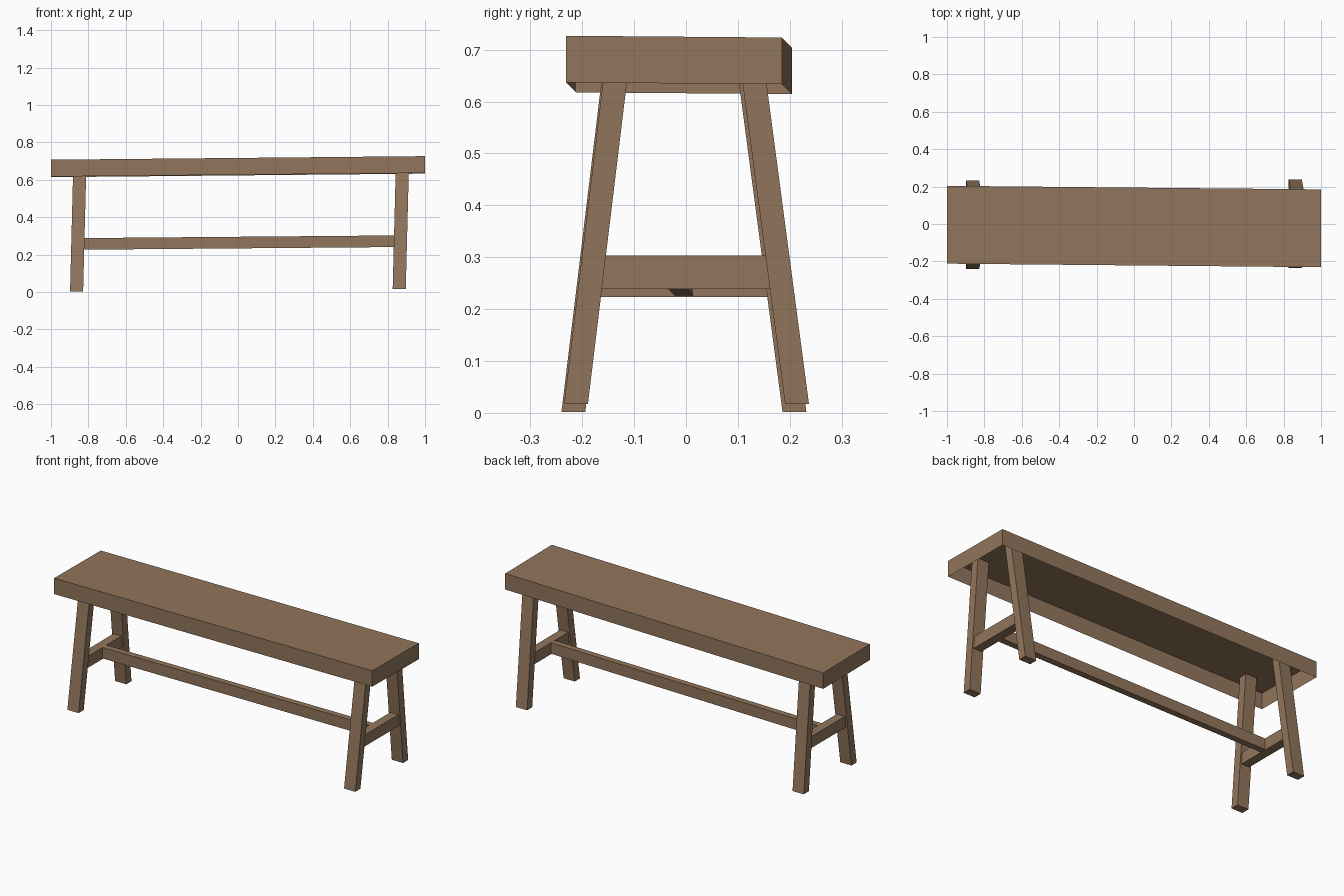
import bpy
import bmesh

if "Cube" in bpy.data.objects:
    bpy.data.objects.remove(bpy.data.objects["Cube"])

wood = bpy.data.materials.new("brown wood")
wood.diffuse_color = (0.287, 0.181, 0.107, 1.0)
wood.use_nodes = True
wood.node_tree.nodes["Principled BSDF"].inputs["Base Color"].default_value = wood.diffuse_color


def prism(name, start, end, open_face=False):
    """Bar between two four-corner sections; open_face leaves the side
    between the first two corners off."""
    bm = bmesh.new()
    a = [bm.verts.new(p) for p in start]
    b = [bm.verts.new(p) for p in end]
    bm.faces.new(a)
    bm.faces.new(b[::-1])
    for i in range(1 if open_face else 0, 4):
        j = (i + 1) % 4
        bm.faces.new((a[j], a[i], b[i], b[j]))
    # make the winding face outward
    bmesh.ops.recalc_face_normals(bm, faces=bm.faces)
    centre = sum((v.co for v in bm.verts), bm.verts[:][0].co * 0) / 8
    f = max(bm.faces, key=lambda q: q.calc_area())
    f.normal_update()
    if f.normal.dot(f.calc_center_median() - centre) < 0:
        bmesh.ops.reverse_faces(bm, faces=bm.faces)
    me = bpy.data.meshes.new(name)
    bm.to_mesh(me)
    bm.free()
    me.materials.append(wood)
    ob = bpy.data.objects.new(name, me)
    bpy.context.collection.objects.link(ob)
    return ob


def rect_z(x, y, z, wx, wy):
    """Horizontal section."""
    return [(x - wx, y - wy, z), (x + wx, y - wy, z),
            (x + wx, y + wy, z), (x - wx, y + wy, z)]


def rect_x(x, y, z, wy, wz):
    """Section across x; first two corners are the bottom."""
    return [(x, y - wy, z - wz), (x, y + wy, z - wz),
            (x, y + wy, z + wz), (x, y - wy, z + wz)]


def seat_end(x, y, z):
    """Slightly rolled seat end section."""
    roll = 0.0017
    return [(px, py, pz - roll * (1 if py > y else -1))
            for px, py, pz in rect_x(x, y, z, 0.208, 0.045)]


# Hollow seat: a slab shell open underneath, slightly warped
prism("seat", seat_end(-1.0, -0.004, 0.661), seat_end(1.0, -0.023, 0.680), True)

# Splayed legs and cross bars at each end
for side, x, yc, z0 in (("left", -0.863, -0.004, 0.002), ("right", 0.862, 0.001, 0.017)):
    for pos, s in (("front", -1), ("back", 1)):
        prism(f"{side}_{pos}_leg",
              rect_z(x, yc + s * 0.213, z0, 0.035, 0.023),
              rect_z(x + 0.018, yc - 0.004 + s * 0.124, z0 + 0.702, 0.035, 0.023))
    zc = z0 + 0.254
    xm = x + 0.007
    prism(f"{side}_cross_bar",
          rect_x(xm - 0.025, yc - 0.002, zc, 0.178, 0.0325),
          rect_x(xm + 0.025, yc - 0.002, zc, 0.178, 0.0325))

# Long stretcher joining the cross bars
prism("long_stretcher",
      rect_x(-0.85, -0.004, 0.2575, 0.0175, 0.031),
      rect_x(0.86, -0.019, 0.272, 0.0175, 0.031))
